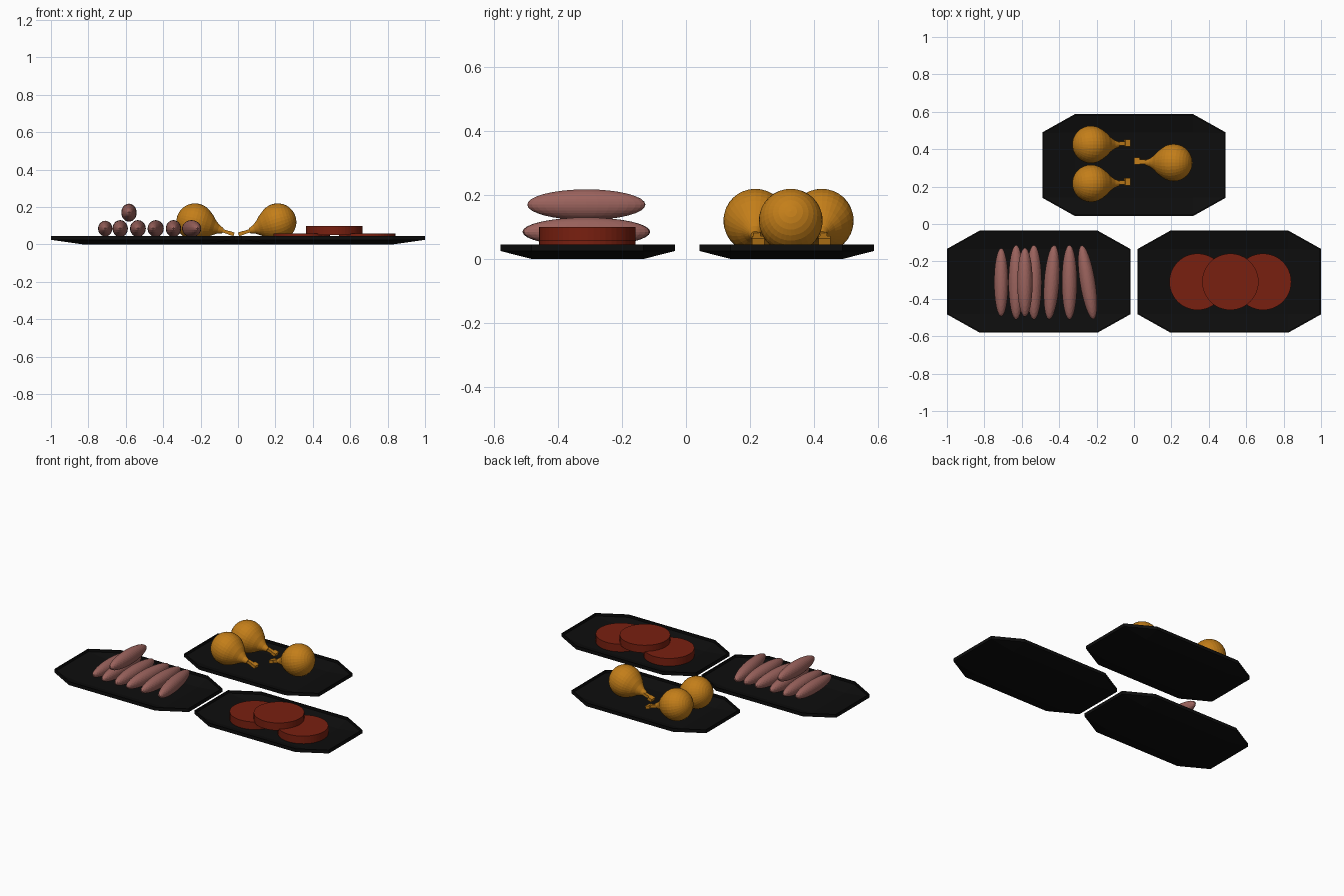
import bpy, bmesh
from math import sin, cos, pi, radians
from mathutils import Matrix, Vector

if "Cube" in bpy.data.objects:
    bpy.data.objects.remove(bpy.data.objects["Cube"])


def material(name, rgb):
    m = bpy.data.materials.new(name)
    m.diffuse_color = (*rgb, 1)
    m.use_nodes = True
    m.node_tree.nodes["Principled BSDF"].inputs["Base Color"].default_value = m.diffuse_color
    return m


BLACK = material("black_plastic", (0.004, 0.004, 0.004))
PINK = material("sausage_pink", (0.33, 0.125, 0.11))
RED = material("raw_red", (0.19, 0.014, 0.005))
GOLD = material("roast_gold", (0.55, 0.21, 0.01))


def make(name, bm, mat, matrix=Matrix()):
    bmesh.ops.recalc_face_normals(bm, faces=bm.faces)
    me = bpy.data.meshes.new(name)
    bm.to_mesh(me)
    bm.free()
    me.materials.append(mat)
    ob = bpy.data.objects.new(name, me)
    ob.matrix_world = matrix
    bpy.context.collection.objects.link(ob)
    return ob


# Shallow tray: octagonal rim, walls sloping in to a rectangular base
def tray(name, x, y):
    bm = bmesh.new()
    ax, ay, bx, by = 0.49, 0.273, 0.315, 0.175
    octagon = [(bx, -ay), (ax, -by), (ax, by), (bx, ay),
               (-bx, ay), (-ax, by), (-ax, -by), (-bx, -ay)]
    rim = [bm.verts.new((px, py, 0.046)) for px, py in octagon]
    mid = [bm.verts.new((px, py, 0.025)) for px, py in octagon]
    base = [bm.verts.new((sx * bx, sy * by, 0))
            for sx, sy in ((1, -1), (1, 1), (-1, 1), (-1, -1))]
    for i in range(8):
        j = (i + 1) % 8
        bm.faces.new((mid[i], mid[j], rim[j], rim[i]))
    for k in range(4):
        a, b, c = mid[2 * k], mid[2 * k + 1], mid[(2 * k + 2) % 8]
        bm.faces.new((base[k], b, a))
        bm.faces.new((base[k], base[(k + 1) % 4], c, b))
    bm.faces.new(base[::-1])
    ob = make(name, bm, BLACK, Matrix.Translation((x, y, 0)))
    # make sure the shell thickens inwards
    if ob.data.polygons[-1].normal.z > 0:
        ob.data.flip_normals()
    mod = ob.modifiers.new("shell", "SOLIDIFY")
    mod.thickness = 0.008
    mod.offset = -1


tray("tray_sausages", -0.51, -0.308)
tray("tray_patties", 0.51, -0.308)
tray("tray_drumsticks", 0, 0.315)

# Sausages: x, z, half width, half length, half height, turn in degrees
for i, (x, z, w, l, h, turn) in enumerate([
        (-0.71, 0.085, 0.038, 0.183, 0.042, 0),
        (-0.63, 0.085, 0.041, 0.2, 0.045, 0),
        (-0.535, 0.085, 0.042, 0.2, 0.045, 0),
        (-0.44, 0.085, 0.041, 0.2, 0.045, -4),
        (-0.345, 0.085, 0.041, 0.2, 0.045, 0),
        (-0.248, 0.085, 0.041, 0.2, 0.045, 9),
        (-0.583, 0.17, 0.041, 0.185, 0.048, 0)]):
    bm = bmesh.new()
    bmesh.ops.create_uvsphere(bm, u_segments=32, v_segments=16, radius=1)
    make(f"sausage_{i + 1}", bm, PINK,
         Matrix.Translation((x, -0.312, z))
         @ Matrix.Rotation(radians(turn), 4, "Z")
         @ Matrix.Diagonal((w, l, h, 1)))

# Patties: two on the tray, one stacked across them
for i, (x, z) in enumerate([(0.34, 0.035), (0.69, 0.035), (0.515, 0.075)]):
    bm = bmesh.new()
    bmesh.ops.create_cone(bm, cap_ends=True, segments=48, radius1=0.151,
                          radius2=0.151, depth=0.05)
    make(f"patty_{i + 1}", bm, RED, Matrix.Translation((x, -0.309, z)))


# Drumstick: turned body along local x, with a square bone and knob
def drumstick(name, x, y, turn):
    bm = bmesh.new()
    prof = [(-0.1 * cos(a), 0.1 * sin(a))
            for a in (pi * k / 16 for k in range(1, 12))]
    prof += [(0.085, 0.062), (0.105, 0.042), (0.13, 0.024), (0.157, 0.014)]
    n = 32
    rings = [[bm.verts.new((t, r * cos(2 * pi * k / n), r * sin(2 * pi * k / n)))
              for k in range(n)] for t, r in prof]
    for a, b in zip(rings, rings[1:]):
        for k in range(n):
            bm.faces.new((a[k], a[(k + 1) % n], b[(k + 1) % n], b[k]))
    tip = bm.verts.new((-0.1, 0, 0))
    for k in range(n):
        bm.faces.new((tip, rings[0][(k + 1) % n], rings[0][k]))
    bm.faces.new(rings[-1])
    for cx, cy, sx, sy, sz in ((0.175, 0.005, 0.06, 0.022, 0.018),
                               (0.204, 0.009, 0.03, 0.038, 0.02)):
        bmesh.ops.create_cube(bm, size=1, matrix=Matrix.Translation((cx, cy, 0))
                              @ Matrix.Diagonal((sx, sy, sz, 1)))
    tilt = Matrix.Rotation(radians(17.5), 4, "Y")
    mirror = Matrix.Diagonal((turn, 1, 1, 1))
    bm.transform(mirror @ tilt)
    make(name, bm, GOLD, Matrix.Translation((x, y, 0.12)))


drumstick("drumstick_back_left", -0.23, 0.425, 1)
drumstick("drumstick_front_left", -0.23, 0.217, 1)
drumstick("drumstick_right", 0.212, 0.328, -1)
